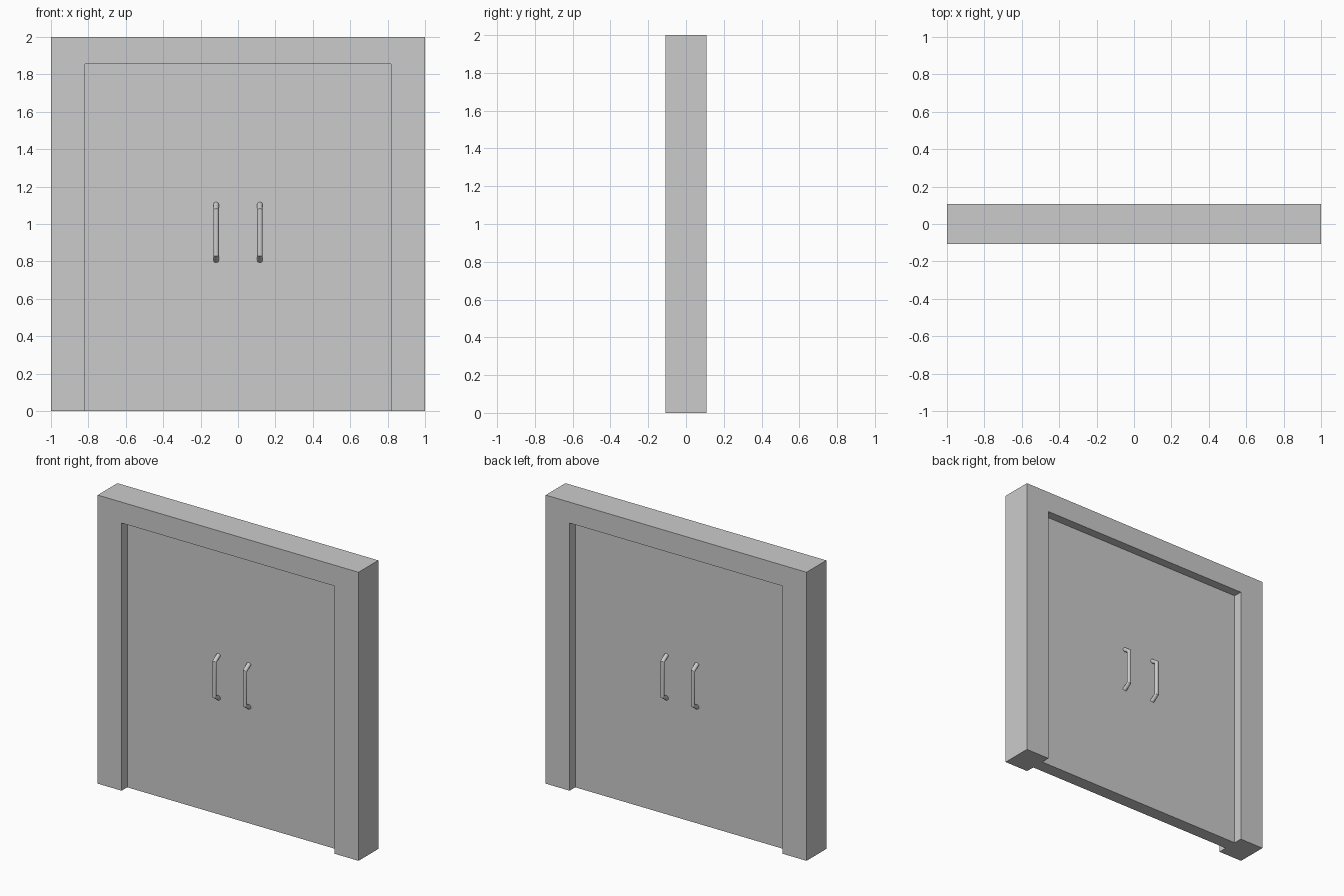
import bpy
import bmesh

if "Cube" in bpy.data.objects:
    bpy.data.objects.remove(bpy.data.objects["Cube"])

HALF_DEPTH = 0.108      # frame half thickness
DOOR_HALF = 0.046       # door half thickness
OPEN_X, OPEN_Z = 0.817, 1.855


def extrude_profile(name, profile, half_depth):
    """Solid from an (x, z) outline, extruded along y about the centre."""
    bm = bmesh.new()
    face = bm.faces.new([bm.verts.new((x, -half_depth, z)) for x, z in profile])
    out = bmesh.ops.extrude_face_region(bm, geom=[face])
    verts = [g for g in out["geom"] if isinstance(g, bmesh.types.BMVert)]
    bmesh.ops.translate(bm, verts=verts, vec=(0, 2 * half_depth, 0))
    bmesh.ops.recalc_face_normals(bm, faces=bm.faces)
    mesh = bpy.data.meshes.new(name)
    bm.to_mesh(mesh)
    bm.free()
    obj = bpy.data.objects.new(name, mesh)
    bpy.context.collection.objects.link(obj)
    return obj


def pull_handle(name, x, side):
    """Round bar with slanted ends, standing off one face of the door."""
    curve = bpy.data.curves.new(name, 'CURVE')
    curve.dimensions = '3D'
    curve.bevel_depth = 0.0145
    curve.bevel_resolution = 6
    curve.use_fill_caps = True
    path = [(0.044, 1.105), (0.09, 1.075), (0.09, 0.835), (0.044, 0.805)]
    spline = curve.splines.new('POLY')
    spline.points.add(len(path) - 1)
    for point, (y, z) in zip(spline.points, path):
        point.co = (x, side * y, z, 1)
    obj = bpy.data.objects.new(name, curve)
    bpy.context.collection.objects.link(obj)
    # turn into a mesh with smooth sides and sharp bends
    bpy.ops.object.select_all(action='DESELECT')
    obj.select_set(True)
    bpy.context.view_layer.objects.active = obj
    bpy.ops.object.convert(target='MESH')
    bpy.ops.object.shade_smooth_by_angle()


# Door frame: two jambs and a lintel in one outline
extrude_profile("door_frame", [
    (-1, 0), (-OPEN_X, 0), (-OPEN_X, OPEN_Z), (OPEN_X, OPEN_Z),
    (OPEN_X, 0), (1, 0), (1, 2), (-1, 2)], HALF_DEPTH)

# Recessed door panel
extrude_profile("door_panel", [
    (-OPEN_X, 0), (OPEN_X, 0), (OPEN_X, OPEN_Z), (-OPEN_X, OPEN_Z)], DOOR_HALF)

# Pair of pull handles on each face
for face, side in (("front", -1), ("back", 1)):
    for hand, x in (("left", -0.117), ("right", 0.117)):
        pull_handle(f"{face}_handle_{hand}", x, side)
